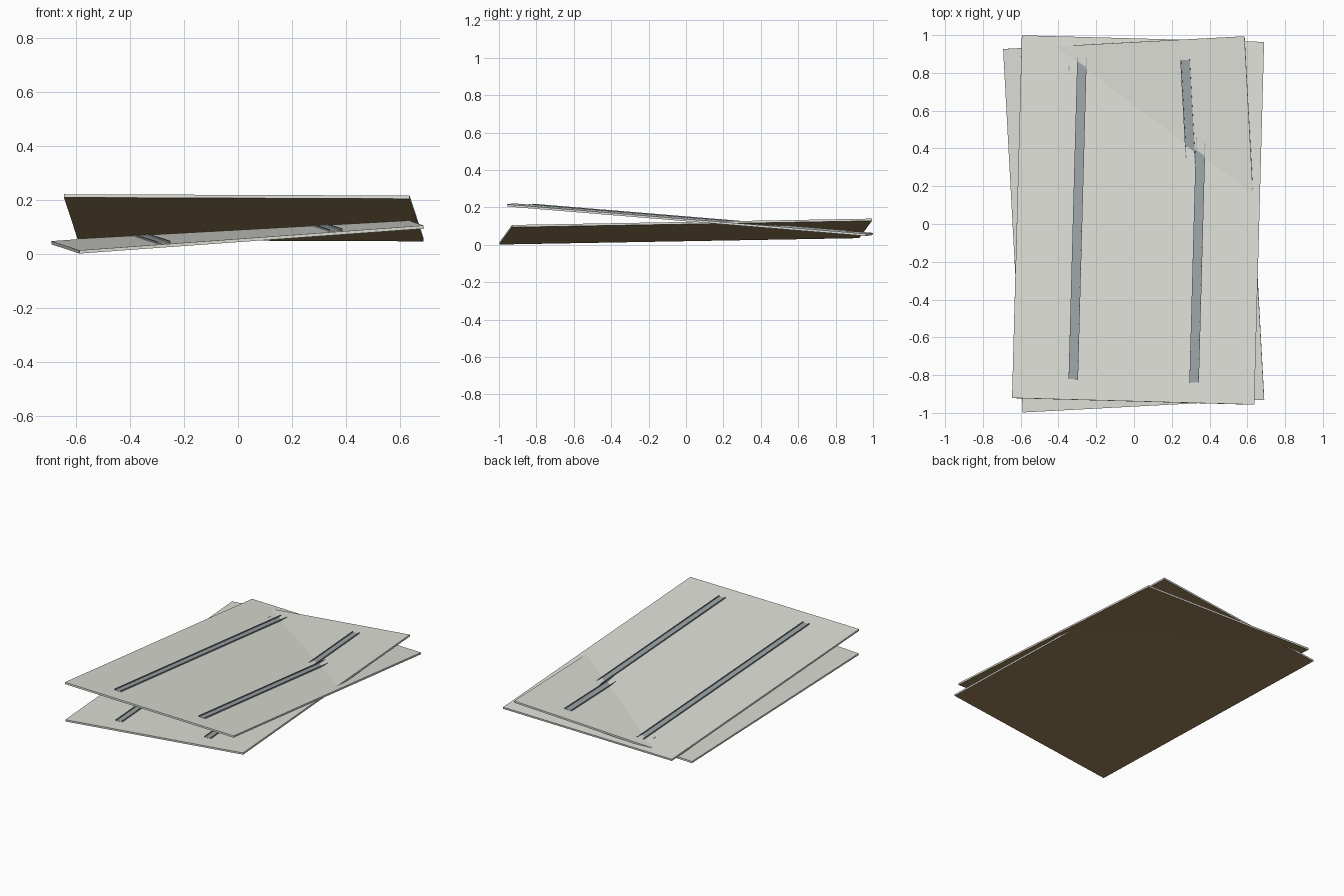
import bpy, bmesh
from mathutils import Vector, Matrix

cube = bpy.data.objects.get("Cube")
if cube:
    bpy.data.objects.remove(cube)

WIDTH, LENGTH, THICK = 1.283, 1.927, 0.012
RAIL_LENGTH, RAIL_WIDTH, RAIL_HEIGHT = 1.71, 0.05, 0.008
FLOOR, WALL = 0.001, 0.004


def material(name, rgb):
    m = bpy.data.materials.new(name)
    m.use_nodes = True
    color = (*rgb, 1)
    m.diffuse_color = color
    m.node_tree.nodes["Principled BSDF"].inputs["Base Color"].default_value = color
    return m


PALE = material("pale grey panel", (0.715, 0.725, 0.665))
BROWN = material("wood brown underside", (0.345, 0.232, 0.112))
STEEL = material("steel grey rail", (0.33, 0.37, 0.385))


def finish(name, bm, frame, mats):
    bmesh.ops.recalc_face_normals(bm, faces=bm.faces)
    mesh = bpy.data.meshes.new(name)
    # Underside faces take the second material, if there is one
    if len(mats) > 1:
        for f in bm.faces:
            f.material_index = 1 if f.normal.z < -0.5 else 0
    bm.to_mesh(mesh)
    bm.free()
    for m in mats:
        mesh.materials.append(m)
    ob = bpy.data.objects.new(name, mesh)
    bpy.context.collection.objects.link(ob)
    ob.matrix_world = frame


def tilted_frame(front_left, front_right, back_left):
    """Frame at the middle of a panel's top face, from three of its corners."""
    a, b, c = map(Vector, (front_left, front_right, back_left))
    x = (b - a).normalized()
    z = x.cross(c - a).normalized()
    y = z.cross(x)
    rot = Matrix((x, y, z)).transposed().to_4x4()
    return Matrix.Translation((b + c) / 2) @ rot


def panel(name, frame):
    bm = bmesh.new()
    bmesh.ops.create_cube(bm, size=1)
    bmesh.ops.scale(bm, vec=(WIDTH, LENGTH, THICK), verts=bm.verts)
    bmesh.ops.translate(bm, vec=(0, 0, -THICK / 2), verts=bm.verts)
    finish(name, bm, frame, [PALE, BROWN])


def rail(name, frame, x):
    # U-shaped channel profile swept along the panel
    w, i = RAIL_WIDTH / 2, RAIL_WIDTH / 2 - WALL
    profile = [(-w, 0), (w, 0), (w, RAIL_HEIGHT), (i, RAIL_HEIGHT),
               (i, FLOOR), (-i, FLOOR), (-i, RAIL_HEIGHT), (-w, RAIL_HEIGHT)]
    bm = bmesh.new()
    face = bm.faces.new([bm.verts.new((x + px, -RAIL_LENGTH / 2, pz)) for px, pz in profile])
    ext = bmesh.ops.extrude_face_region(bm, geom=[face], use_keep_orig=True)
    moved = [g for g in ext["geom"] if isinstance(g, bmesh.types.BMVert)]
    bmesh.ops.translate(bm, vec=(0, RAIL_LENGTH, 0), verts=moved)
    finish(name, bm, frame, [STEEL])


# Two crossed panels, each carrying a pair of rails
frames = {
    "upper": tilted_frame((-0.643, -0.922, 0.222), (0.638, -0.957, 0.217), (-0.595, 1.0, 0.064)),
    "lower": tilted_frame((-0.60, -1.0, 0.013), (0.688, -0.932, 0.106), (-0.692, 0.928, 0.048)),
}
for level, frame in frames.items():
    panel(level + "_panel", frame)
    for side, x in (("left", 0.32), ("right", -0.32)):
        rail(f"{level}_{side}_rail", frame, x)
